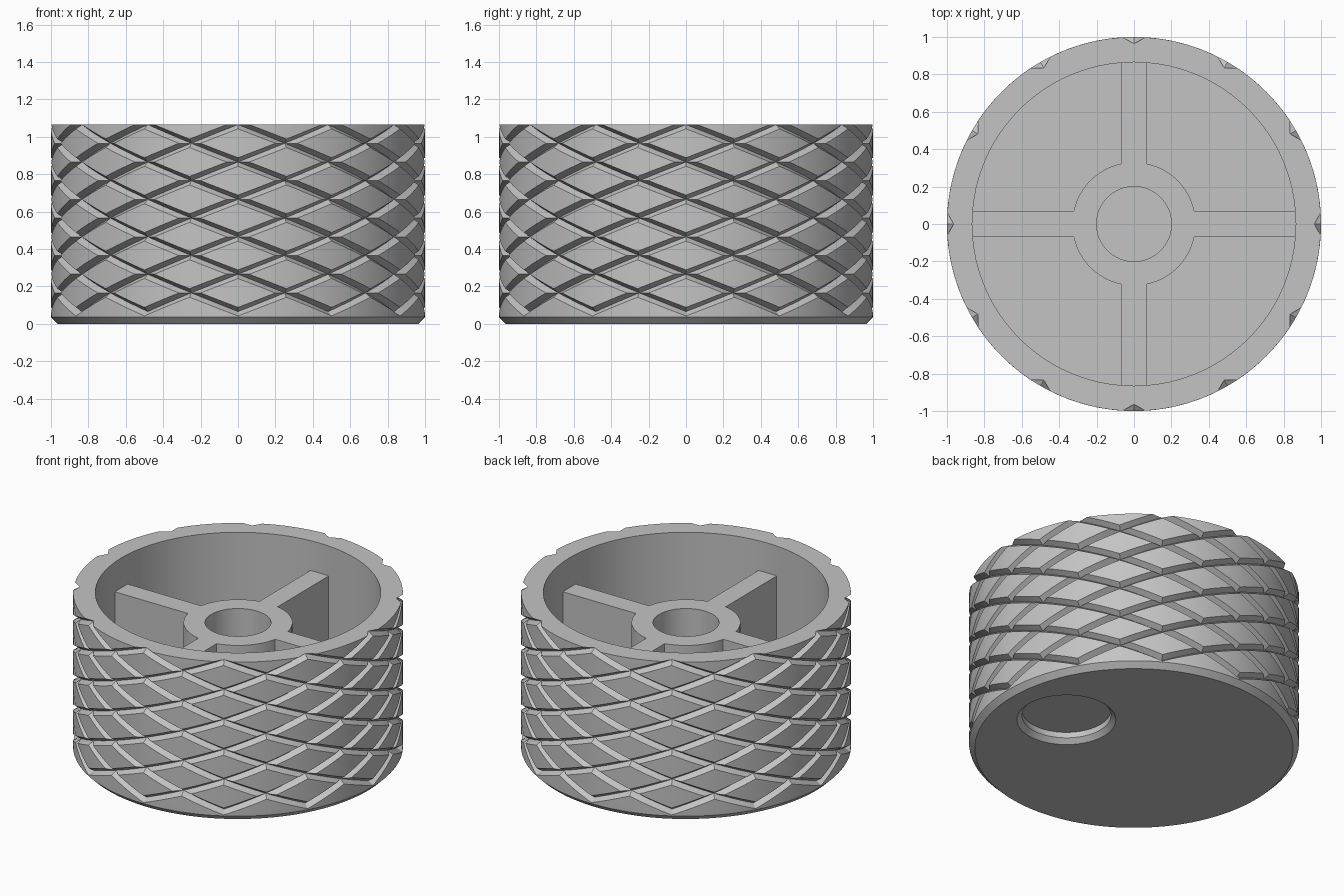
import bpy, bmesh
from math import sin, cos, pi, hypot, radians

cube = bpy.data.objects.get("Cube")
if cube:
    bpy.data.objects.remove(cube, do_unlink=True)

TOP, INNER, FLOOR, RIB_TOP = 1.065, 0.865, 0.135, 0.865
CHAMFER = 0.035
START, PITCH = 0.065, 0.2          # lowest groove crossing, crossing spacing
HALF, DEPTH = 0.115, 0.036         # groove half width (in pitches) and depth
STEPS = 5

grey = bpy.data.materials.new("plain_grey")
grey.use_nodes = True
grey.diffuse_color = (0.55, 0.55, 0.55, 1)
grey.node_tree.nodes["Principled BSDF"].inputs["Base Color"].default_value = (0.55, 0.55, 0.55, 1)


def finish(bm, name):
    bmesh.ops.recalc_face_normals(bm, faces=bm.faces)
    mesh = bpy.data.meshes.new(name)
    bm.to_mesh(mesh)
    bm.free()
    ob = bpy.data.objects.new(name, mesh)
    bpy.context.collection.objects.link(ob)
    mesh.materials.append(grey)
    bpy.ops.object.select_all(action='DESELECT')
    ob.select_set(True)
    bpy.context.view_layer.objects.active = ob
    bpy.ops.object.shade_smooth_by_angle(angle=radians(25))
    return ob


def extrude(bm, edges, move):
    """Extrude an edge loop, place its new vertices with move(co)."""
    new = bmesh.ops.extrude_edge_only(bm, edges=edges)["geom"]
    for v in new:
        if isinstance(v, bmesh.types.BMVert):
            v.co = move(v.co)
    return [e for e in new if isinstance(e, bmesh.types.BMEdge)]


def to_ring(radius, z, cx=0.0):
    def move(co):
        x, y = co.x - cx, co.y
        s = radius / hypot(x, y)
        return (cx + x * s, y * s, z)
    return move


def circle(bm, radius, z, cx=0.0, n=64):
    vs = [bm.verts.new((cx + radius * cos(2 * pi * i / n), radius * sin(2 * pi * i / n), z))
          for i in range(n)]
    return [bm.edges.new((vs[i], vs[(i + 1) % n])) for i in range(n)]


# Knurled skin: a diamond grid whose lines follow two opposite helices
def skin_vert(bm, i, j, fu, fv):
    u, v = i + fu, j + fv
    s = (u + v) / 2
    on_line = fu in (0, 1) or fv in (0, 1)
    r = 1 - DEPTH if on_line and s > -1e-4 else 1
    a = radians((u - v) * 15) - pi / 2
    return bm.verts.new((r * cos(a), r * sin(a), START + s * PITCH))


bm = bmesh.new()
fs = [0] + [HALF + (1 - 2 * HALF) * k / STEPS for k in range(STEPS + 1)] + [1]
last = len(fs) - 2
for m in range(-2, 10):
    for n in range(m % 2, 24, 2):
        i, j = (m + n) // 2, (m - n) // 2
        g = [[skin_vert(bm, i, j, fu, fv) for fv in fs] for fu in fs]
        for p in range(last + 1):
            for q in range(last + 1):
                a, b, c, d = g[p][q], g[p + 1][q], g[p + 1][q + 1], g[p][q + 1]
                if p in (0, last) and q in (0, last):
                    # mitre the corners where grooves cross
                    tris = ((a, b, c), (a, c, d)) if p == q else ((a, b, d), (b, c, d))
                    for t in tris:
                        bm.faces.new(t)
                else:
                    bm.faces.new((a, b, c, d))
bmesh.ops.remove_doubles(bm, verts=bm.verts, dist=1e-4)

for z, sign in ((TOP, 1), (CHAMFER, -1)):
    bmesh.ops.bisect_plane(bm, geom=bm.verts[:] + bm.edges[:] + bm.faces[:], dist=1e-4,
                           plane_co=(0, 0, z), plane_no=(0, 0, sign), clear_outer=True)
rim = [e for e in bm.edges if e.is_boundary and e.verts[0].co.z > 0.5]
base = [e for e in bm.edges if e.is_boundary and e.verts[0].co.z < 0.5]

# Rim, inner wall and cavity floor
loop = extrude(bm, rim, to_ring(INNER, TOP))
loop = extrude(bm, loop, to_ring(INNER, FLOOR))
bmesh.ops.edgeloop_fill(bm, edges=loop)

# Bottom chamfer, underside and off-centre finger recess
loop = extrude(bm, base, to_ring(1 - CHAMFER, 0))
CX = 0.535
recess = circle(bm, 0.3, 0, CX)
bmesh.ops.triangle_fill(bm, edges=loop + recess, use_beauty=True, normal=(0, 0, -1))
recess = extrude(bm, recess, to_ring(0.27, 0.03, CX))
recess = extrude(bm, recess, to_ring(0.27, 0.068, CX))
bmesh.ops.edgeloop_fill(bm, edges=recess)
finish(bm, "knob_body")

# Hub ring
bm = bmesh.new()
outline = circle(bm, 0.33, FLOOR)
loop = extrude(bm, outline, to_ring(0.33, RIB_TOP))
loop = extrude(bm, loop, to_ring(0.2, RIB_TOP))
loop = extrude(bm, loop, to_ring(0.2, FLOOR))
bmesh.ops.bridge_loops(bm, edges=outline + loop)
finish(bm, "hub")

# Four ribs joining the hub to the wall
for k, side in enumerate(("left", "back", "right", "front")):
    bm = bmesh.new()
    bmesh.ops.create_cube(bm, size=1)
    for v in bm.verts:
        x = 0.318 if v.co.x < 0 else INNER + 0.003
        y = v.co.y * 0.136
        z = FLOOR if v.co.z < 0 else RIB_TOP
        a = k * pi / 2
        v.co = (x * cos(a) - y * sin(a), x * sin(a) + y * cos(a), z)
    finish(bm, side + "_rib")
